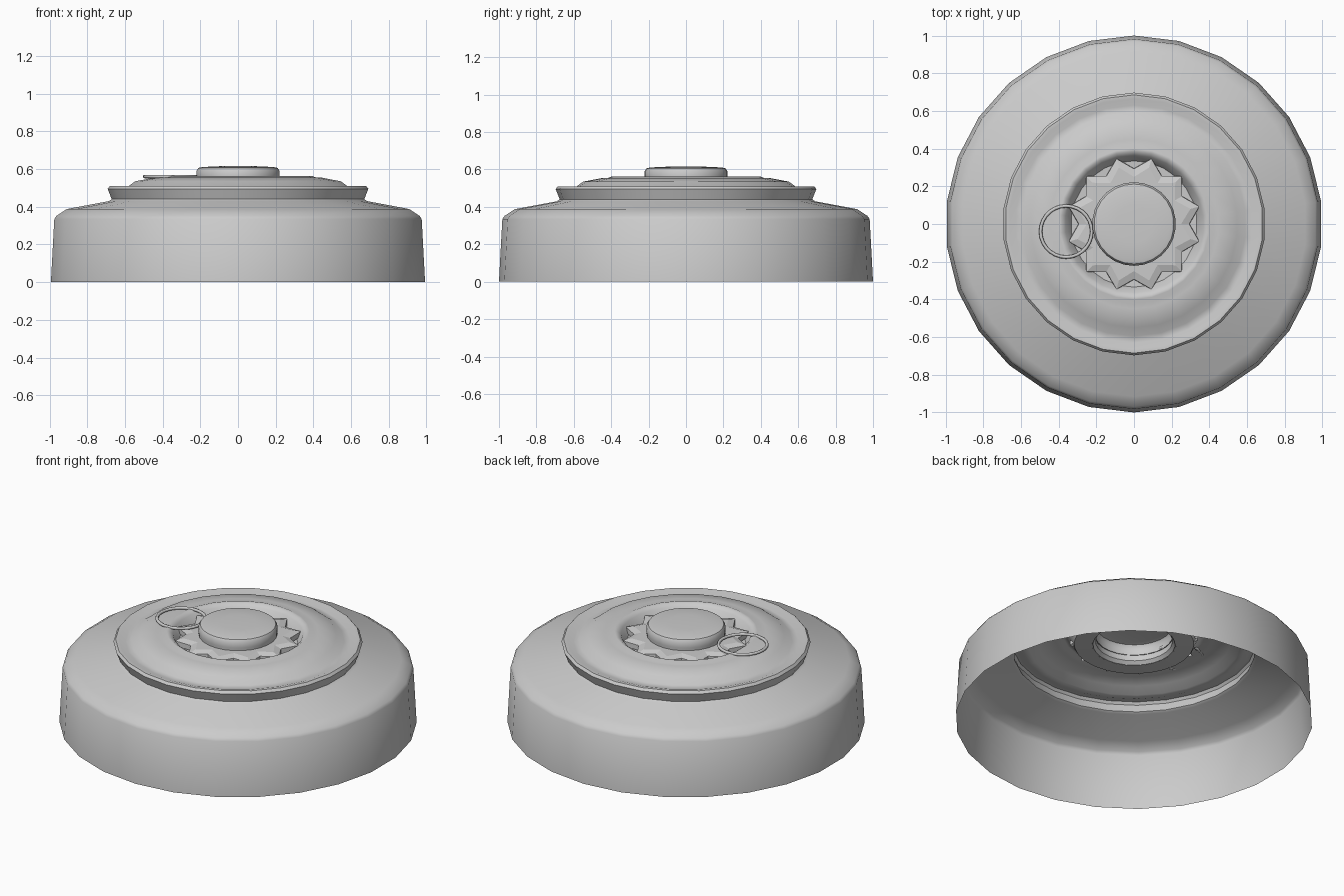
import bpy, bmesh, math
from math import sin, cos, pi

if "Cube" in bpy.data.objects:
    bpy.data.objects.remove(bpy.data.objects["Cube"])

def finish(name, bm, angle):
    bmesh.ops.remove_doubles(bm, verts=bm.verts, dist=1e-5)
    me = bpy.data.meshes.new(name)
    bm.to_mesh(me)
    bm.free()
    ob = bpy.data.objects.new(name, me)
    bpy.context.collection.objects.link(ob)
    bpy.ops.object.select_all(action='DESELECT')
    ob.select_set(True)
    bpy.context.view_layer.objects.active = ob
    if angle:
        bpy.ops.object.shade_smooth_by_angle(angle=math.radians(angle))
    return ob

def skin(name, rings, angle):
    """Join rings of points, listed from the outside/bottom inward/up."""
    bm = bmesh.new()
    loops = [[bm.verts.new(p) for p in ring] for ring in rings]
    n = len(loops[0])
    for a, b in zip(loops, loops[1:]):
        for i in range(n):
            j = (i + 1) % n
            bm.faces.new((a[i], a[j], b[j], b[i]))
    return bm, loops

def lathe(name, profile, n=26, cap=False, angle=40):
    rings = [[(r * cos(pi / 2 + 2 * pi * i / n), r * sin(pi / 2 + 2 * pi * i / n), z)
              for i in range(n)] for r, z in profile]
    bm, loops = skin(name, rings, angle)
    if cap:
        bm.faces.new(loops[-1])
    return finish(name, bm, angle)

# Open-bottomed body shell: side wall, shoulder, raised collar, groove, dished centre
lathe("body_shell", [
    (1.0, 0), (0.982, 0.335), (0.97, 0.352), (0.915, 0.388),
    (0.69, 0.43), (0.675, 0.44), (0.697, 0.495), (0.685, 0.51), (0.665, 0.51),
    (0.63, 0.498), (0.595, 0.502), (0.55, 0.535), (0.45, 0.554), (0.425, 0.552),
    (0.40, 0.562), (0.385, 0.56), (0.365, 0.545), (0.335, 0.49), (0.23, 0.485)])

# Central pressure button
lathe("pressure_button", [
    (0.235, 0.485), (0.215, 0.505), (0.222, 0.56), (0.222, 0.59), (0.212, 0.606),
    (0.19, 0.611), (0.10, 0.615)], cap=True)

# Twelve-pointed star plate with a bevelled zigzag edge
def star(tip, valley, z):
    return [((tip if i % 2 else valley) * cos(i * pi / 12),
             (tip if i % 2 else valley) * sin(i * pi / 12), z) for i in range(24)]

bm, _ = skin("star_plate", [star(0.36, 0.295, 0.50), star(0.358, 0.293, 0.53),
                            star(0.31, 0.25, 0.542), star(0.215, 0.215, 0.542)], 0)
finish("star_plate", bm, 0)

# Safety pull ring lying across the rim
bpy.ops.mesh.primitive_torus_add(major_segments=28, minor_segments=8, major_radius=0.136,
                                 minor_radius=0.009, location=(-0.36, -0.04, 0.56))
ring = bpy.context.object
ring.name = "pull_ring"
bpy.ops.object.shade_smooth_by_angle(angle=math.radians(60))
